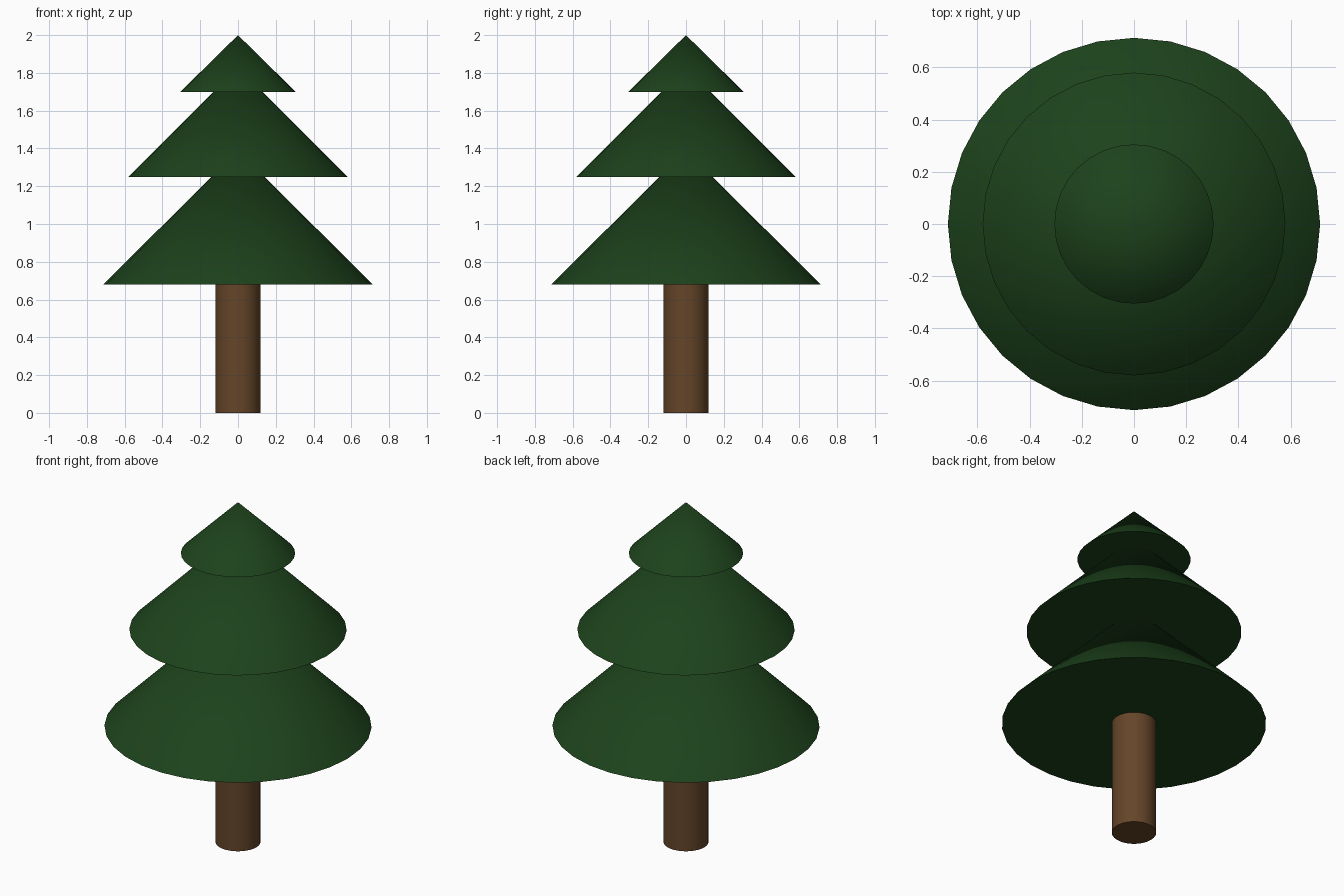
import bpy
import math

if "Cube" in bpy.data.objects:
    bpy.data.objects.remove(bpy.data.objects["Cube"])


def material(name, rgb):
    mat = bpy.data.materials.new(name)
    mat.diffuse_color = (*rgb, 1.0)
    mat.use_nodes = True
    mat.node_tree.nodes["Principled BSDF"].inputs["Base Color"].default_value = mat.diffuse_color
    return mat


def finish(name, mat):
    obj = bpy.context.object
    obj.name = name
    obj.data.materials.append(mat)
    bpy.ops.object.shade_smooth_by_angle(angle=math.radians(30))


SIDES = 32
green = material("needles", (0.012, 0.055, 0.011))
brown = material("bark", (0.13, 0.06, 0.022))

# Trunk, slightly sunk into the lowest foliage tier
trunk_top = 0.75
bpy.ops.mesh.primitive_cylinder_add(vertices=SIDES, radius=0.12, depth=trunk_top,
                                    location=(0, 0, trunk_top / 2))
finish("trunk", brown)

# Foliage tiers: name, base height, base radius, apex height
tiers = [
    ("lower_foliage", 0.68, 0.713, 1.39),
    ("middle_foliage", 1.25, 0.58, 1.83),
    ("upper_foliage", 1.70, 0.305, 2.00),
]
for name, base, radius, apex in tiers:
    bpy.ops.mesh.primitive_cone_add(vertices=SIDES, radius1=radius, radius2=0,
                                    depth=apex - base,
                                    location=(0, 0, (base + apex) / 2))
    finish(name, green)
